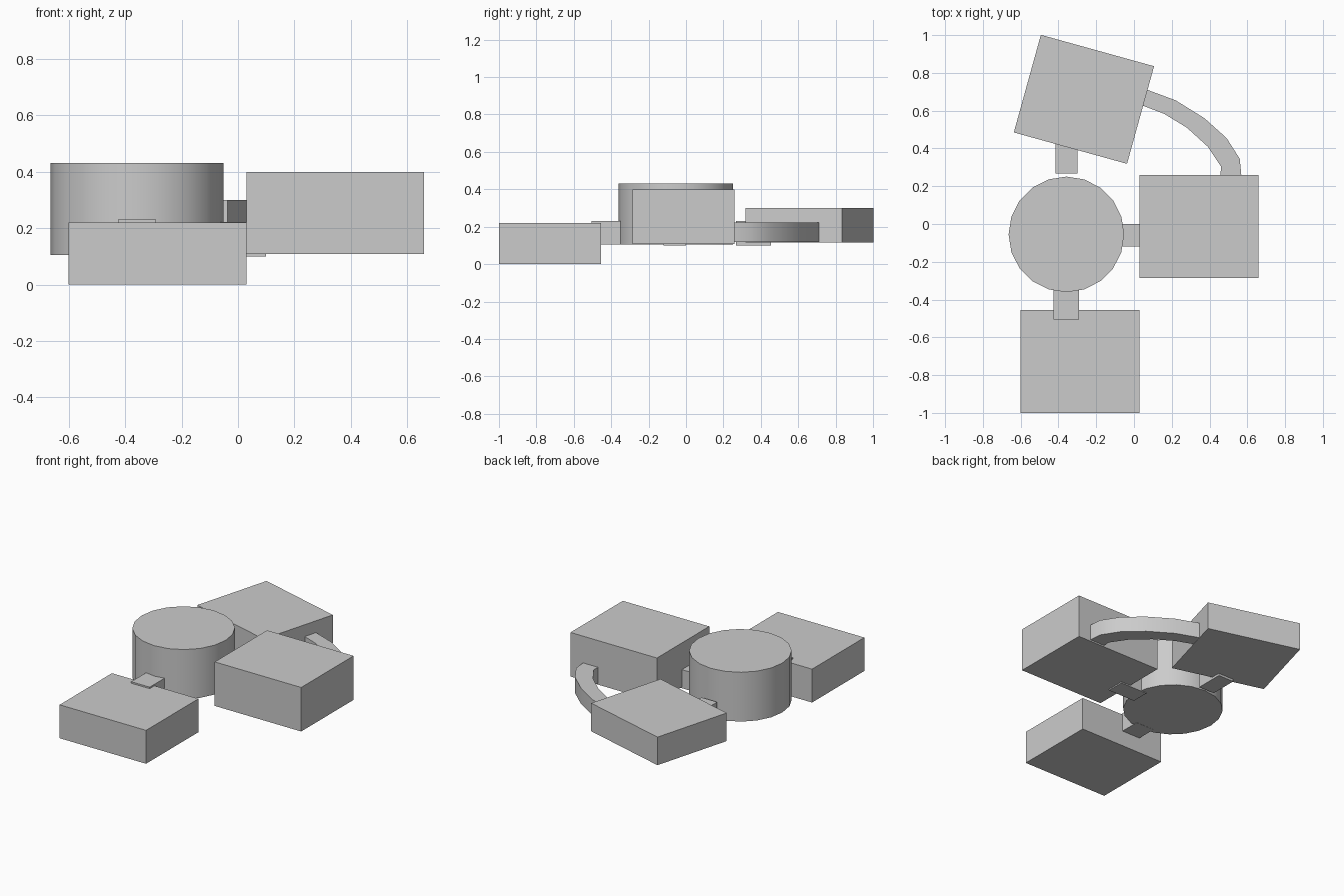
import bpy, bmesh, math

if "Cube" in bpy.data.objects:
    bpy.data.objects.remove(bpy.data.objects["Cube"])


def box(name, x, y, z, angle=0):
    """Closed box from (min, max) ranges, turned about its own centre."""
    bpy.ops.mesh.primitive_cube_add(
        size=1, location=[sum(r) / 2 for r in (x, y, z)], rotation=(0, 0, angle))
    ob = bpy.context.object
    ob.name = name
    ob.scale = [r[1] - r[0] for r in (x, y, z)]
    bpy.ops.object.transform_apply(location=False, rotation=False, scale=True)
    return ob


def smooth(ob):
    bpy.ops.object.select_all(action='DESELECT')
    ob.select_set(True)
    bpy.context.view_layer.objects.active = ob
    bpy.ops.object.shade_smooth_by_angle(angle=math.radians(35))


def curved_bar(name, outer, inner, z0, z1):
    """Flat bar between two matching outlines, extruded in z."""
    bm = bmesh.new()
    o = [bm.verts.new((x, y, z0)) for x, y in outer]
    i = [bm.verts.new((x, y, z0)) for x, y in inner]
    faces = [bm.faces.new((o[k], o[k + 1], i[k + 1], i[k])) for k in range(len(o) - 1)]
    top = bmesh.ops.extrude_face_region(bm, geom=faces, use_keep_orig=True)['geom']
    bmesh.ops.translate(bm, verts=[g for g in top if isinstance(g, bmesh.types.BMVert)],
                        vec=(0, 0, z1 - z0))
    bmesh.ops.recalc_face_normals(bm, faces=bm.faces)
    mesh = bpy.data.meshes.new(name)
    bm.to_mesh(mesh)
    bm.free()
    ob = bpy.data.objects.new(name, mesh)
    bpy.context.collection.objects.link(ob)
    return ob


# Three rectangular rooms, the rear one turned
box("front_room", (-0.60, 0.03), (-1.0, -0.455), (0, 0.22))
box("right_room", (0.03, 0.66), (-0.285, 0.26), (0.108, 0.398))
box("rear_room", (-0.576, 0.046), (0.392, 0.928), (0.115, 0.30), math.radians(-15.5))

# Round central hall
bpy.ops.mesh.primitive_cylinder_add(vertices=20, radius=0.306, depth=0.325,
                                    location=(-0.358, -0.055, 0.2675))
hall = bpy.context.object
hall.name = "central_hall"
smooth(hall)

# Short straight passages
box("front_passage", (-0.425, -0.29), (-0.505, -0.32), (0.104, 0.23))
box("right_passage", (-0.10, 0.10), (-0.12, 0.0), (0.10, 0.222))
box("rear_passage", (-0.415, -0.30), (0.268, 0.455), (0.10, 0.23))

# Curved passage from the right room to the rear room
outer = [(0.57, 0.24), (0.56, 0.345), (0.49, 0.455), (0.373, 0.56), (0.22, 0.655), (0.05, 0.718)]
inner = [(0.458, 0.24), (0.46, 0.305), (0.39, 0.41), (0.28, 0.51), (0.16, 0.583), (0.02, 0.637)]
smooth(curved_bar("curved_passage", outer, inner, 0.118, 0.222))
